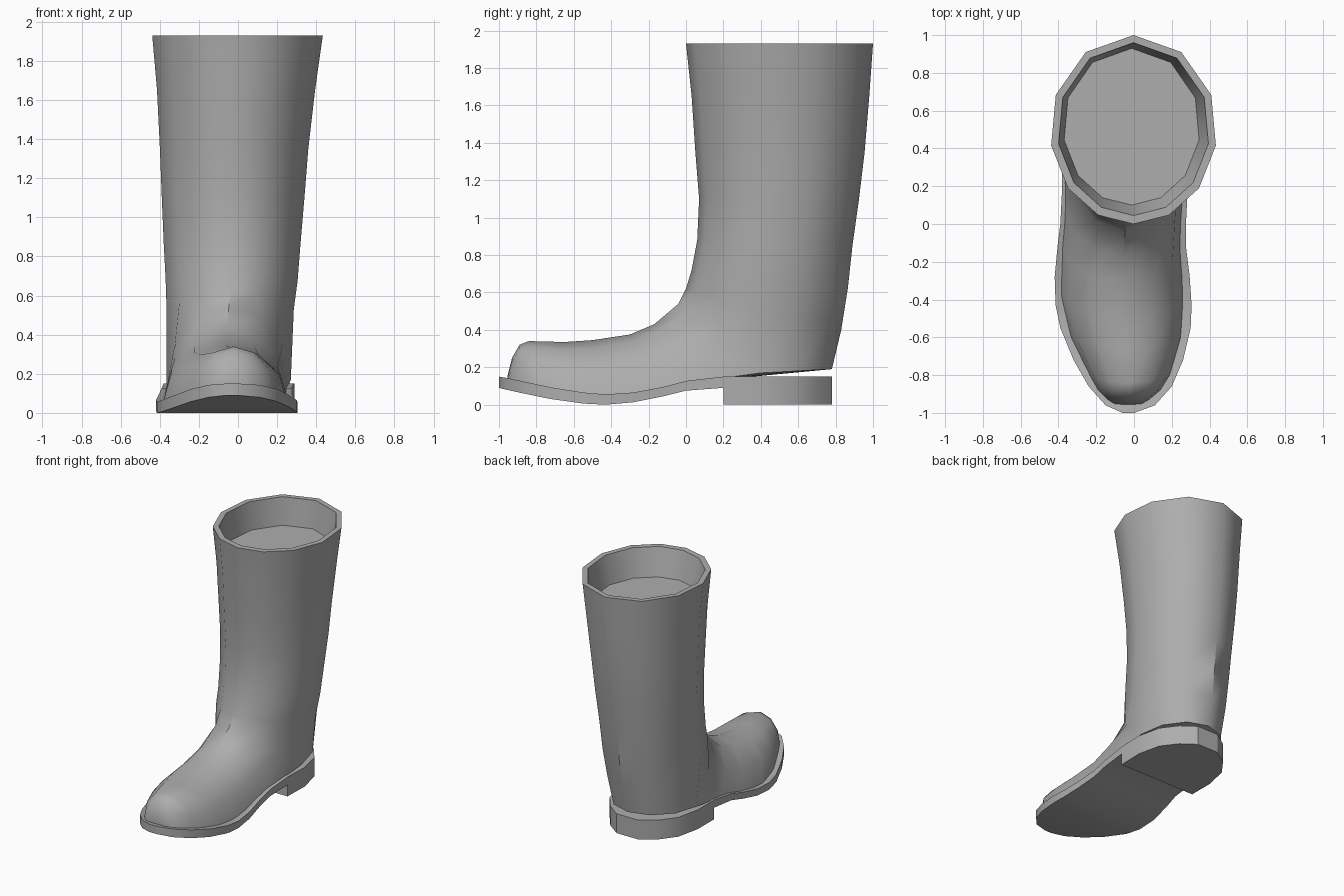
import bpy, bmesh, math

if "Cube" in bpy.data.objects:
    bpy.data.objects.remove(bpy.data.objects["Cube"])

grey = bpy.data.materials.new("rubber grey")
grey.diffuse_color = (0.42, 0.42, 0.42, 1)
grey.use_nodes = True
grey.node_tree.nodes["Principled BSDF"].inputs["Base Color"].default_value = grey.diffuse_color
SIDES = 12


def finish(bm, name, angle):
    bmesh.ops.recalc_face_normals(bm, faces=bm.faces)
    me = bpy.data.meshes.new(name)
    bm.to_mesh(me)
    bm.free()
    me.materials.append(grey)
    ob = bpy.data.objects.new(name, me)
    bpy.context.collection.objects.link(ob)
    bpy.ops.object.select_all(action='DESELECT')
    ob.select_set(True)
    bpy.context.view_layer.objects.active = ob
    bpy.ops.object.shade_smooth_by_angle(angle=math.radians(angle))
    return ob


def ring(bm, front, back, xl, xr, side=None, warp=0.0):
    """Bent loop through a front/top point, a side point and a back/bottom point."""
    side = side or [(a + b) / 2 for a, b in zip(front, back)]
    cx, hw = (xl + xr) / 2, (xr - xl) / 2
    loop = []
    for k in range(SIDES):
        t = 2 * math.pi * k / SIDES
        t += warp * math.sin(t)
        c = -math.cos(t)
        end = front if c > 0 else back
        y, z = [s + (e - s) * abs(c) for s, e in zip(side, end)]
        loop.append(bm.verts.new((cx + hw * math.sin(t), y, z)))
    return loop


def loft(bm, loops):
    for a, b in zip(loops, loops[1:]):
        n = len(a)
        for i in range(n):
            j = (i + 1) % n
            bm.faces.new((a[i], a[j], b[j], b[i]))
    bm.faces.new(loops[0])
    bm.faces.new(loops[-1])


# Upper: inner well, rim, shaft, then rings fanning round the ankle to the toe
W = 0.17
shaft = [  # front, back, left, right
    ((.10, 1.72), (.93, 1.72), -.375, .35),
    ((.045, 1.93), (.96, 1.93), -.405, .40),
    ((0, 1.93), (1, 1.93), -.445, .44),
    ((.03, 1.65), (.98, 1.65), -.42, .40),
    ((.05, 1.35), (.955, 1.35), -.405, .365),
    ((.07, 1.1), (.925, 1.1), -.395, .345),
    ((.06, .88), (.89, .85), -.385, .325),
    ((.03, .72), (.865, .62), -.375, .31),
    ((0, .62), (.83, .40), -.37, .29),
]
foot = [  # front, back, left, right, side
    ((-.04, .54), (.78, .19), -.365, .27, (.40, .17)),
    ((-.17, .43), (.25, .14), -.365, .255, (.10, .13)),
    ((-.30, .375), (-.05, .09), -.38, .245, (-.12, .085)),
    ((-.50, .345), (-.38, .05), -.385, .26, (-.38, .05)),
    ((-.65, .335), (-.60, .06), -.335, .25, (-.60, .06)),
    ((-.84, .34), (-.80, .10), -.235, .19, (-.80, .10)),
    ((-.89, .32), (-.88, .12), -.19, .14, (-.88, .12)),
    ((-.93, .25), (-.93, .13), -.14, .08, (-.93, .13)),
    ((-.955, .15), (-.95, .13), -.11, .05, (-.95, .13)),
]
bm = bmesh.new()
loops = [ring(bm, f, b, l, r, warp=W) for f, b, l, r in shaft]
loops += [ring(bm, f, b, l, r, s) for f, b, l, r, s in foot]
loft(bm, loops)
finish(bm, "boot_upper", 40)


def slab(name, stations):
    """Strip with left, right, top and bottom given along y."""
    bm = bmesh.new()
    loops = [[bm.verts.new(p) for p in ((l, y, t), (r, y, t), (r, y, b), (l, y, b))]
             for y, l, r, t, b in stations]
    loft(bm, loops)
    return finish(bm, name, 30)


# Curved sole plate
slab("sole", [
    (-1.0, -.06, 0, .15, .09), (-.96, -.15, .11, .143, .08),
    (-.86, -.24, .20, .122, .058), (-.72, -.32, .26, .092, .03),
    (-.55, -.39, .30, .065, .006), (-.43, -.415, .305, .055, 0),
    (-.28, -.42, .295, .065, .013), (-.12, -.405, .275, .095, .045),
    (0, -.39, .275, .127, .075), (.2, -.38, .285, .15, .09)])

# Heel block
slab("heel", [
    (.2, -.38, .285, .15, 0), (.4, -.38, .29, .15, 0), (.58, -.34, .25, .15, 0),
    (.70, -.25, .16, .15, 0), (.78, -.13, .05, .15, 0)])
